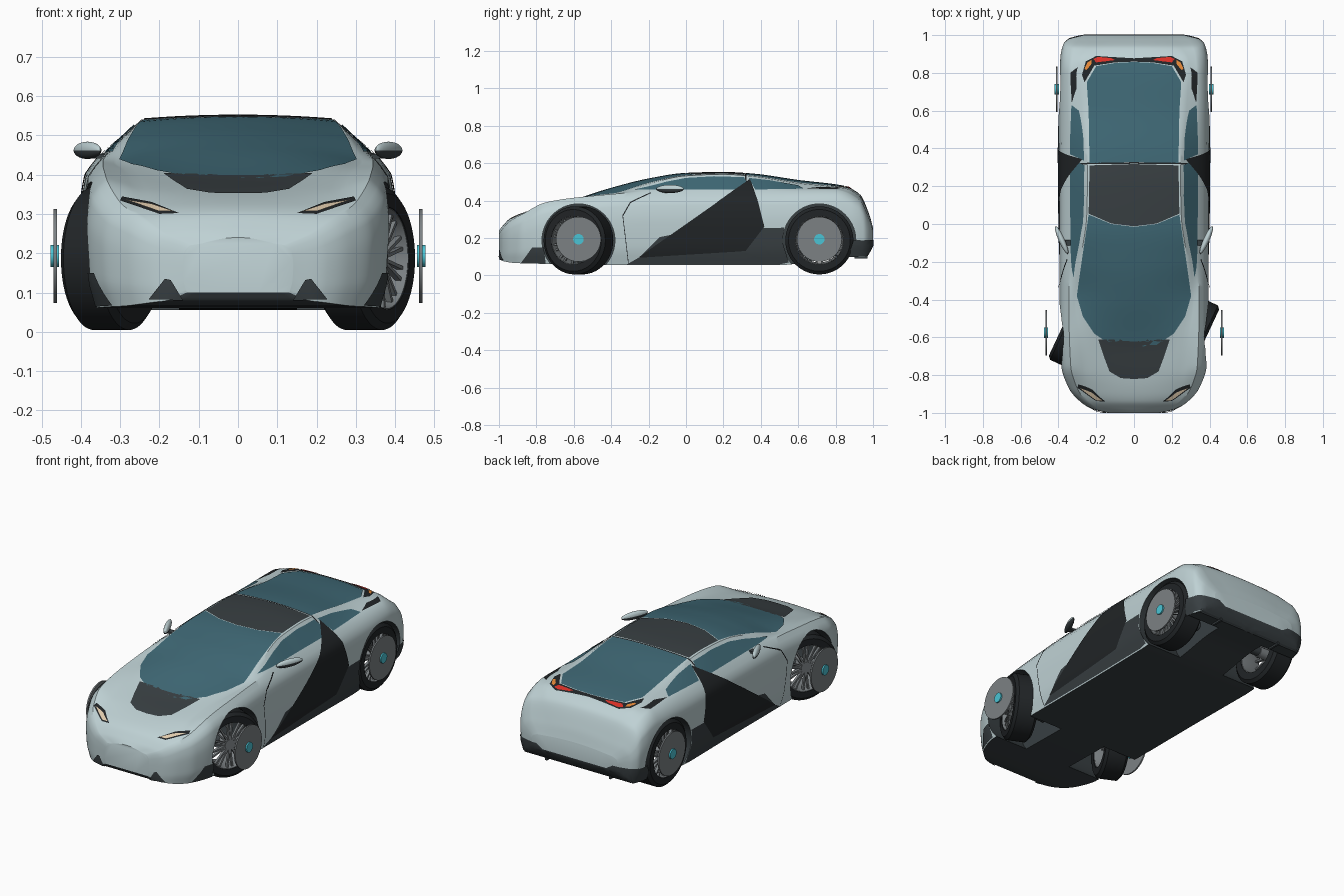
import bpy, bmesh, math
from mathutils import Vector, Matrix
from mathutils.bvhtree import BVHTree

if bpy.data.objects.get("Cube"):
    bpy.data.objects.remove(bpy.data.objects["Cube"])
parts = []


def material(name, r, g, b):
    m = bpy.data.materials.new(name)
    m.use_nodes = True
    m.diffuse_color = (r, g, b, 1)
    m.node_tree.nodes["Principled BSDF"].inputs["Base Color"].default_value = (r, g, b, 1)
    return m


PAINT, TRIM = material("paint", .52, .64, .66), material("dark_trim", .04, .05, .055)
RUBBER, GLASS = material("rubber", .015, .018, .02), material("tinted_glass", .05, .14, .18)
METAL, CYAN = material("wheel_metal", .2, .22, .23), material("cyan", .07, .55, .66)
RED, AMBER = material("red_lamp", .7, .03, .02), material("amber_lamp", .8, .25, .04)
CREAM = material("headlamp", .75, .6, .42)


def add_object(name, bm, *mats):
    mesh = bpy.data.meshes.new(name)
    bm.to_mesh(mesh)
    bm.free()
    for m in mats:
        mesh.materials.append(m)
    ob = bpy.data.objects.new(name, mesh)
    bpy.context.collection.objects.link(ob)
    parts.append(ob)
    return ob


def rod(name, x0, x1, radius, *mats):
    bm = bmesh.new()
    place = Matrix.Translation(((x0 + x1) / 2, 0, 0)) @ Matrix.Rotation(math.pi / 2, 4, 'Y')
    bmesh.ops.create_cone(bm, cap_ends=True, segments=56, radius1=radius, radius2=radius,
                          depth=abs(x1 - x0), matrix=place)
    return add_object(name, bm, *mats)


def curve(points, t):
    """Monotone cubic through (t, value) points."""
    n = len(points)
    d = [(q[1] - p[1]) / (q[0] - p[0]) for p, q in zip(points, points[1:])]
    slope = [d[0]] + [2 * a * b / (a + b) if a * b > 0 else 0 for a, b in zip(d, d[1:])] + [d[-1]]
    i = max(k for k in range(n - 1) if k == 0 or points[k][0] <= t)
    (t0, v0), (t1, v1) = points[i], points[i + 1]
    h = t1 - t0
    u = (t - t0) / h
    return (v0 * (1 + 2 * u) * (1 - u) ** 2 + slope[i] * h * u * (1 - u) ** 2
            + v1 * u * u * (3 - 2 * u) + slope[i + 1] * h * u * u * (u - 1))


# Body: lengthwise curves drive one lofted shell
WIDTH = [(-1, .14), (-.98, .22), (-.94, .285), (-.87, .345), (-.75, .385), (-.5, .395),
         (0, .395), (.6, .4), (.88, .39), (.95, .375), (.98, .345), (1, .27)]
FLOOR = [(-1, .1), (-.985, .078), (-.9, .065), (-.3, .055), (.5, .055), (.85, .1), (.96, .1), (1, .16)]
BELT = [(-1, .22), (-.98, .25), (-.94, .29), (-.87, .33), (-.75, .39), (-.55, .42),
        (-.2, .445), (.5, .45), (.8, .455), (.93, .4), (.98, .3), (1, .24)]
RAIL_WIDTH = [(-1, .09), (-.98, .15), (-.87, .24), (-.6, .28), (-.4, .31), (-.2, .285),
              (.05, .25), (.35, .245), (.6, .26), (.85, .28), (1, .18)]
RAIL = [(-1, .225), (-.98, .255), (-.94, .295), (-.87, .33), (-.78, .365), (-.58, .41), (-.38, .435),
        (-.2, .49), (0, .532), (.2, .54), (.35, .53), (.6, .492), (.85, .465), (.93, .42), (.98, .31), (1, .245)]
CROWN = [(-1, .24), (-.98, .265), (-.94, .305), (-.87, .335), (-.78, .36), (-.65, .388), (-.4, .465),
         (-.2, .515), (0, .545), (.2, .55), (.35, .542), (.6, .507), (.85, .475), (.93, .433), (.98, .325), (1, .255)]
FLANK = [(0, .93), (.25, .985), (.6, 1), (.86, .97), (1, .87)]
UNDER, SIDE, PILLAR, ROOF, COUNT = 5, 16, 5, 12, 130


def section(y):
    w, zb, zs, wr, zr, zc = (curve(c, y) for c in (WIDTH, FLOOR, BELT, RAIL_WIDTH, RAIL, CROWN))
    ws = w * FLANK[-1][1]
    half = [(w * FLANK[0][1] * i / UNDER, zb) for i in range(UNDER)]
    half += [(w * curve(FLANK, i / SIDE), zb + (zs - zb) * i / SIDE) for i in range(SIDE)]
    half += [(ws + (wr - ws) * i / PILLAR, zs + (zr - zs) * i / PILLAR) for i in range(PILLAR)]
    half += [(wr * (1 - i / ROOF), zr + (zc - zr) * (1 - (1 - i / ROOF) ** 2)) for i in range(ROOF + 1)]
    return half + [(-x, z) for x, z in half[-2:0:-1]]


bm = bmesh.new()
stations = [-math.cos(math.pi * k / COUNT) for k in range(COUNT + 1)]
rings = [[bm.verts.new((x, y, z)) for x, z in section(y)] for y in stations]
size = len(rings[0])
for a, b in zip(rings, rings[1:]):
    for i in range(size):
        f = bm.faces.new((a[i], a[(i + 1) % size], b[(i + 1) % size], b[i]))
        f.material_index = int(i < UNDER or i >= size - UNDER)
for end in (rings[0], rings[-1]):
    bm.faces.new(end)
bmesh.ops.recalc_face_normals(bm, faces=bm.faces)
shell = BVHTree.FromBMesh(bm)
body = add_object("body", bm, PAINT, TRIM)
bpy.context.view_layer.objects.active = body

# Wheel arches
AXLES, HUB_Z = {"front": -.575, "rear": .713}, .187
for y in AXLES.values():
    for s in (1, -1):
        cutter = rod("arch_cutter", s * .15, s * .6, .195, PAINT, TRIM)
        cutter.location = (0, y, HUB_Z)
        cutter.hide_render = True
        for p in cutter.data.polygons:
            p.material_index = 1
        mod = body.modifiers.new("arch", 'BOOLEAN')
        mod.operation, mod.solver, mod.object = 'DIFFERENCE', 'EXACT', cutter
        bpy.ops.object.modifier_apply(modifier=mod.name)
        parts.remove(cutter)
        bpy.data.objects.remove(cutter)

# Panels: flat outlines projected onto the shell
VIEWS = {"top": lambda a, b, s: ((s * a, b, 2), (0, 0, -1)), "side": lambda a, b, s: ((s * 2, a, b), (-s, 0, 0)),
         "front": lambda a, b, s: ((s * a, -2, b), (0, 1, 0)), "back": lambda a, b, s: ((s * a, 2, b), (0, -1, 0))}


def panel(name, outline, view, mat, s=1, lift=.003, step=.02):
    bm = bmesh.new()
    bm.faces.new([bm.verts.new((a, b, 0)) for a, b in outline])
    bmesh.ops.triangulate(bm, faces=bm.faces[:])
    for axis in (0, 1):
        values = [p[axis] for p in outline]
        for k in range(math.ceil(min(values) / step), math.ceil(max(values) / step)):
            no = Vector((1 - axis, axis, 0))
            bmesh.ops.bisect_plane(bm, geom=bm.verts[:] + bm.edges[:] + bm.faces[:],
                                   plane_co=no * k * step, plane_no=no, dist=1e-5)
    missed = []
    for v in bm.verts:
        origin, ray = (Vector(p) for p in VIEWS[view](v.co.x, v.co.y, s))
        hit, normal, _, _ = shell.ray_cast(origin, ray)
        if hit is None:
            missed.append(v)
        else:
            v.co = hit + normal * lift
    bmesh.ops.delete(bm, geom=missed, context='VERTS')
    bm.normal_update()
    for f in bm.faces:
        if f.normal.dot(ray) > 0:
            f.normal_flip()
    add_object(name, bm, mat)


def both(half):
    return half + [(-x, v) for x, v in reversed(half) if x > 0]


def ribbon(path, w=.004):
    return path + [(a + w, b - w) for a, b in reversed(path)]


panel("windshield", both([(0, -.655), (.12, -.64), (.21, -.58), (.27, -.49), (.302, -.38), (.277, -.2),
                          (.24, .05), (.12, 0), (0, -.015)]), "top", GLASS)
panel("roof_panel", both([(0, -.012), (.12, .003), (.24, .055), (.235, .31), (0, .317)]), "top", TRIM)
panel("rear_window", both([(0, .328), (.235, .322), (.24, .6), (.25, .75), (.2, .835), (.1, .852),
                           (0, .857)]), "top", GLASS)
panel("hood_panel", both([(0, -.82), (.07, -.815), (.13, -.78), (.16, -.7), (.19, -.61), (.12, -.648),
                          (0, -.663)]), "top", TRIM)
panel("roof_seam", both([(0, .319), (.335, .315), (.335, .323), (0, .327)]), "top", RUBBER)
panel("tail_band", both([(0, .859), (.1, .855), (.21, .838), (.262, .75), (.275, .79), (.255, .86),
                         (.2, .888), (.1, .882), (0, .876)]), "top", RUBBER)
panel("diffuser", both([(0, .165), (.2, .165), (.24, .19), (.37, .19), (.37, .1), (0, .1)]), "back", TRIM)
panel("front_lip", both([(0, .098), (.12, .098), (.12, .092), (0, .092)]), "front", TRIM)

FLANK_PANELS = (
    ("door_window", GLASS, [(-.28, .455), (-.2, .473), (-.1, .499), (0, .518), (.15, .527), (.31, .522), (.345, .456)]),
    ("quarter_window", GLASS, [(.335, .518), (.45, .505), (.6, .478), (.63, .46), (.37, .456)]),
    ("quarter_vent", RUBBER, [(.64, .461), (.72, .47), (.83, .464), (.8, .457)]),
    ("sill", TRIM, [(-.315, .06), (-.245, .1), (-.14, .205), (0, .232), (.34, .25), (.525, .255),
                    (.515, .18), (.55, .07), (.5, .06)]),
    ("front_corner", TRIM, [(-.88, .068), (-.82, .15), (-.76, .15), (-.75, .065)]),
    ("rear_corner", TRIM, [(.895, .19), (.985, .185), (.965, .105), (.87, .105)]),
    ("door_front_seam", RUBBER, ribbon([(-.31, .07), (-.34, .32), (-.3, .39), (-.19, .44)])),
    ("door_rear_seam", RUBBER, ribbon([(.34, .51), (.38, .4), (.415, .265), (.315, .135), (-.25, .1)])))
LAMP_PANELS = (
    ("bumper_fin", "front", TRIM, [(.14, .083), (.225, .083), (.185, .135), (.17, .132)]),
    ("headlamp_frame", "front", RUBBER, [(.15, .3), (.2, .298), (.3, .332), (.295, .342), (.22, .328)]),
    ("headlamp", "front", CREAM, [(.165, .303), (.2, .302), (.288, .332), (.22, .321)]),
    ("tail_lamp", "top", RED, [(.1, .866), (.2, .854), (.215, .872), (.19, .882), (.12, .876)]),
    ("tail_marker", "top", AMBER, [(.225, .846), (.25, .815), (.262, .82), (.245, .855), (.225, .866)]))
SIDES = (("left_", 1), ("right_", -1))
for side, s in SIDES:
    for name, mat, outline in FLANK_PANELS:
        panel(side + name, outline, "side", mat, s, .006 if "seam" in name else .004)
    for name, view, mat, outline in LAMP_PANELS:
        panel(side + name, outline, view, mat, s, .003 if "frame" in name else .006)


def lathe(name, profile, mat):
    bm = bmesh.new()
    loop = [bm.verts.new((x, 0, r)) for x, r in profile]
    edges = [bm.edges.new((p, q)) for p, q in zip(loop, loop[1:] + loop[:1])]
    bmesh.ops.spin(bm, geom=loop + edges, axis=(1, 0, 0), cent=(0, 0, 0), angle=math.tau, steps=56)
    bmesh.ops.remove_doubles(bm, verts=bm.verts, dist=1e-4)
    bmesh.ops.recalc_face_normals(bm, faces=bm.faces)
    return add_object(name, bm, mat)


def boxes(name, mat, dims, places):
    bm = bmesh.new()
    for place in places:
        bmesh.ops.create_cube(bm, size=1, matrix=place @ Matrix.Diagonal((*dims, 1)))
    return add_object(name, bm, mat)


# Wheels, cover discs and axles; the front pair is steered
SPOKES = [Matrix.Rotation(math.tau * k / 10 + lean, 4, 'X') @ Matrix.Translation((.042, 0, .075))
          for k in range(10) for lean in (-.12, .12)]
for label, y in AXLES.items():
    steer, disc_x = (math.radians(-25), .465) if label == "front" else (0, .408)
    for side, s in SIDES:
        tag = label + "_" + side
        for ob in (lathe(tag + "tyre", [(-.065, .125), (-.065, .165), (-.05, .182), (.05, .182),
                                        (.065, .165), (.065, .13)], RUBBER),
                   lathe(tag + "rim", [(.062, .138), (.062, .128), (0, .118), (-.06, .122), (-.06, .13)], METAL),
                   boxes(tag + "spokes", METAL, (.016, .009, .11), SPOKES),
                   rod(tag + "wheel_hub", -.05, .052, .03, METAL)):
            ob.location = (s * .322, y, HUB_Z)
            ob.rotation_euler.z = steer + (0 if s > 0 else math.pi)
        for ob in (rod(tag + "cover_disc", s * (disc_x - .004), s * (disc_x + .004), .12, METAL),
                   rod(tag + "cover_cap", s * (disc_x - .01), s * (disc_x + .012), .028, CYAN)):
            ob.location = (0, y, HUB_Z + .006)
    rod(label + "_axle", -.3, .3, .025, TRIM).location = (0, y, HUB_Z)

# Door mirrors and rear fins
for side, s in SIDES:
    bm = bmesh.new()
    bmesh.ops.create_uvsphere(bm, u_segments=24, v_segments=14, radius=1)
    for f in bm.faces:
        f.material_index = int(f.calc_center_median().z < 0)
    bmesh.ops.scale(bm, vec=(.08, .016, .022), verts=bm.verts)
    mirror = add_object(side + "mirror", bm, PAINT, TRIM)
    mirror.location = (s * .383, -.085, .462)
    mirror.rotation_euler.z = s * math.radians(66)
    boxes(side + "mirror_stalk", TRIM, (.05, .03, .012), [Matrix.Translation((s * .35, -.1, .447))])
    boxes(side + "diffuser_fin", TRIM, (.012, .07, .05), [Matrix.Translation((s * .2, .935, .115))])

for ob in parts:
    ob.select_set(True)
bpy.ops.object.shade_smooth_by_angle(angle=math.radians(32))
